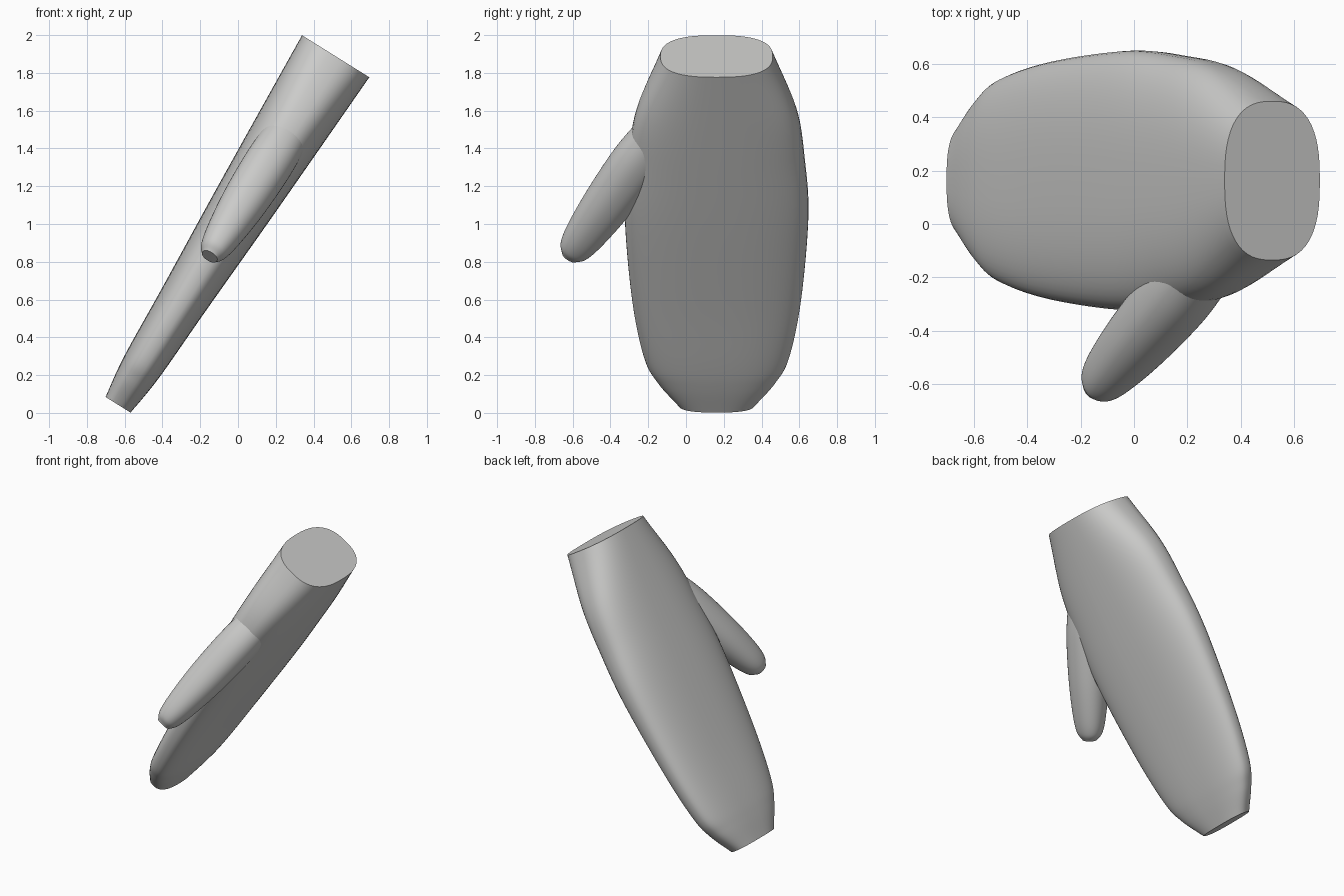
import bpy, bmesh, math
from mathutils import Vector

if "Cube" in bpy.data.objects:
    bpy.data.objects.remove(bpy.data.objects["Cube"], do_unlink=True)

grey = bpy.data.materials.new("soft grey")
grey.use_nodes = True
grey.diffuse_color = (0.6, 0.6, 0.59, 1)
grey.node_tree.nodes["Principled BSDF"].inputs["Base Color"].default_value = grey.diffuse_color

SIDES = 56
STEPS = 8


def smooth_stations(stations):
    """Catmull-Rom interpolation through (position, half width, half thickness)."""
    pts = [Vector(s) for s in stations]
    pts = [2 * pts[0] - pts[1]] + pts + [2 * pts[-1] - pts[-2]]
    out = []
    for a, b, c, d in zip(pts, pts[1:], pts[2:], pts[3:]):
        for k in range(STEPS):
            t = k / STEPS
            out.append(b + (c - a) * (t / 2) + (2 * a - 5 * b + 4 * c - d) * (t * t / 2)
                       + (3 * b - a - 3 * c + d) * (t ** 3 / 2))
    return out + [pts[-2]]


def loft(name, start, end, flat_normal, stations, power):
    """Rounded sections placed along the straight line from start to end."""
    start, end = Vector(start), Vector(end)
    axis = (end - start).normalized()
    thick = (flat_normal - axis * flat_normal.dot(axis)).normalized()
    wide = axis.cross(thick)
    bm = bmesh.new()
    rings = []
    for pos, w, h in smooth_stations(stations):
        ring = []
        for i in range(SIDES):
            a = math.tau * i / SIDES
            c, s = math.cos(a), math.sin(a)
            u = math.copysign(abs(c) ** (2 / power), c) * w
            v = math.copysign(abs(s) ** (2 / power), s) * h
            ring.append(bm.verts.new(start.lerp(end, pos) + wide * u + thick * v))
        rings.append(ring)
    for r, q in zip(rings, rings[1:]):
        for i in range(SIDES):
            j = (i + 1) % SIDES
            bm.faces.new((r[i], r[j], q[j], q[i]))
    bm.faces.new(rings[0])
    bm.faces.new(rings[-1])
    bmesh.ops.recalc_face_normals(bm, faces=bm.faces)
    mesh = bpy.data.meshes.new(name)
    bm.to_mesh(mesh)
    bm.free()
    mesh.materials.append(grey)
    obj = bpy.data.objects.new(name, mesh)
    bpy.context.collection.objects.link(obj)
    bpy.ops.object.select_all(action="DESELECT")
    obj.select_set(True)
    bpy.context.view_layer.objects.active = obj
    bpy.ops.object.shade_smooth_by_angle(angle=math.radians(40))
    return obj


palm_normal = Vector((0.85, 0, -0.53))

# Mitten body, from the cuff down to the blunt finger end
loft("mitten_body", (0.517, 0.162, 1.888), (-0.635, 0.162, 0.043), palm_normal,
     [(0, 0.297, 0.21), (0.16, 0.425, 0.193), (0.3, 0.468, 0.178),
      (0.46, 0.486, 0.16), (0.7, 0.447, 0.13), (0.86, 0.385, 0.113),
      (0.93, 0.315, 0.1), (1, 0.2, 0.078)], 2.6)

# Thumb, from its root inside the body to the small blunt tip
loft("thumb", (0.27, -0.14, 1.49), (-0.15, -0.618, 0.828), palm_normal,
     [(0, 0.12, 0.12), (0.25, 0.138, 0.13), (0.55, 0.13, 0.122), (0.8, 0.11, 0.1),
      (0.94, 0.085, 0.076), (1, 0.045, 0.045)], 2.2)
